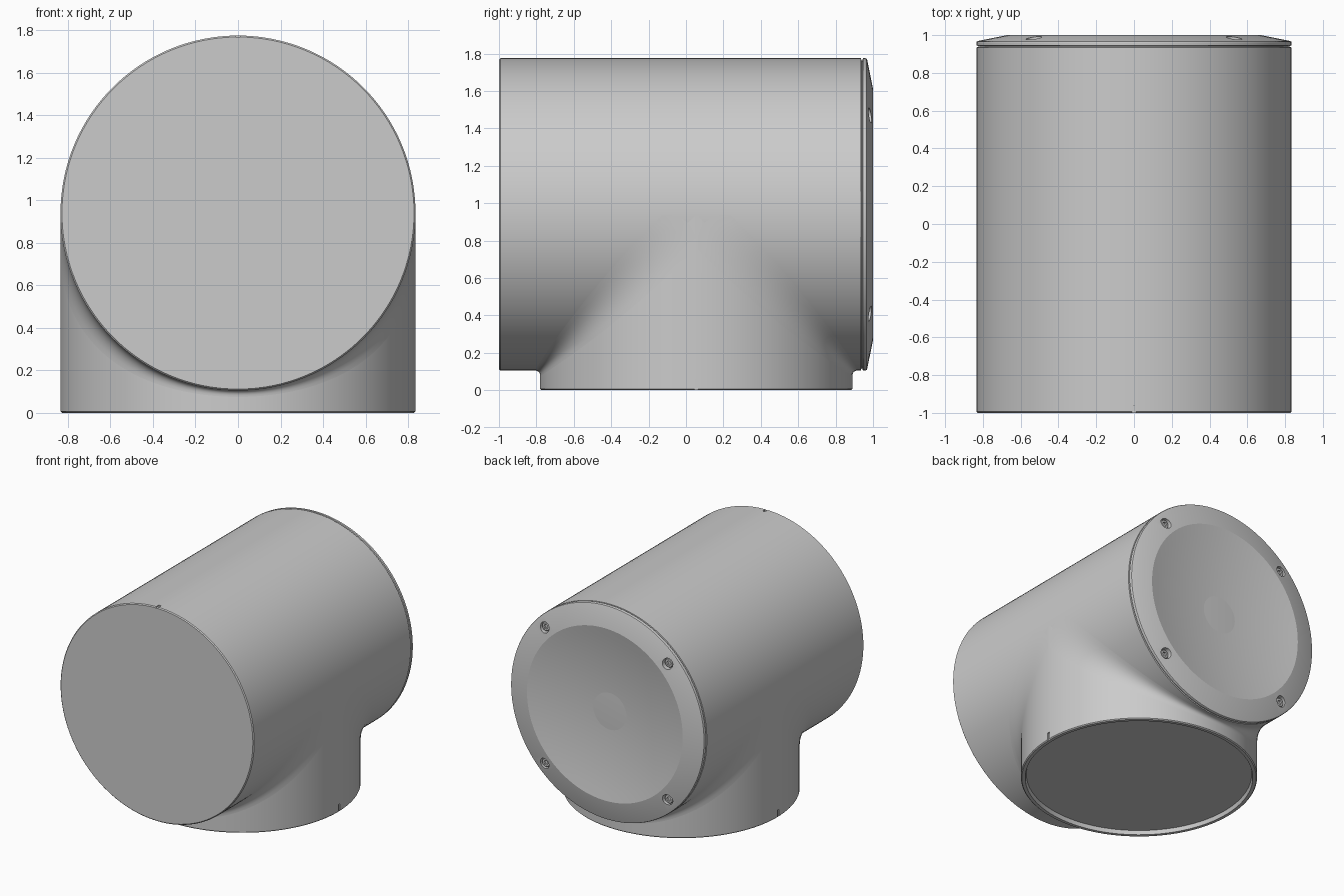
import bpy, bmesh
from math import sin, cos, pi, radians
from mathutils import Matrix, Vector

R = 0.835          # radius shared by both barrels
AXIS_Z = 0.94      # height of the horizontal axis
STEM_Y = 0.055     # position of the vertical axis
SEG = 128

if "Cube" in bpy.data.objects:
    bpy.data.objects.remove(bpy.data.objects["Cube"])

grey = bpy.data.materials.new("plain grey")
grey.use_nodes = True
grey.diffuse_color = (0.6, 0.6, 0.6, 1)
grey.node_tree.nodes["Principled BSDF"].inputs["Base Color"].default_value = grey.diffuse_color


def finish(bm, name, recalc=True):
    if recalc:
        bmesh.ops.recalc_face_normals(bm, faces=bm.faces[:])
    mesh = bpy.data.meshes.new(name)
    bm.to_mesh(mesh)
    bm.free()
    mesh.materials.append(grey)
    ob = bpy.data.objects.new(name, mesh)
    bpy.context.collection.objects.link(ob)
    return ob


def activate(ob):
    bpy.ops.object.select_all(action='DESELECT')
    ob.select_set(True)
    bpy.context.view_layer.objects.active = ob


def smooth(ob, angle=15):
    activate(ob)
    bpy.ops.object.shade_smooth_by_angle(angle=radians(angle))


def lathe(name, profile, matrix, seg=SEG):
    """Revolve (radius, height) points around local z; radius 0 closes an end."""
    bm = bmesh.new()
    rings = []
    for r, h in profile:
        count = seg if r > 0 else 1
        rings.append([bm.verts.new((r * cos(2 * pi * i / seg), r * sin(2 * pi * i / seg), h))
                      for i in range(count)])
    for a, b in zip(rings, rings[1:]):
        for i in range(seg):
            k = (i + 1) % seg
            loop = [a[i % len(a)], a[k % len(a)], b[k % len(b)], b[i % len(b)]]
            bm.faces.new(list(dict.fromkeys(loop)))
    bm.transform(matrix)
    return finish(bm, name)


def cut(target, cutter):
    activate(target)
    mod = target.modifiers.new("cut", 'BOOLEAN')
    mod.operation = 'DIFFERENCE'
    mod.solver = 'EXACT'
    mod.object = cutter
    bpy.ops.object.modifier_apply(modifier=mod.name)
    bpy.data.objects.remove(cutter)


def box(name, centre, size):
    bm = bmesh.new()
    bmesh.ops.create_cube(bm, size=1)
    bm.transform(Matrix.Translation(centre) @ Matrix.Diagonal((*size, 1)))
    return finish(bm, name)


# Local z points to the back (+y) for the horizontal parts
along_y = Matrix.Translation((0, 0, AXIS_Z)) @ Matrix.Rotation(-pi / 2, 4, 'X')
along_z = Matrix.Translation((0, STEM_Y, 0))

# Horizontal barrel with a tiny front chamfer and a small index notch
barrel = lathe("main_barrel", [(0, -1), (R - .007, -1), (R, -.993), (R, .935),
                               (R - .012, .938), (0, .938)], along_y)
cut(barrel, box("notch_cutter", (0, -1, AXIS_Z + R), (.02, .08, .016)))

# Vertical stem with a shallow recess underneath
stem = lathe("stem", [(0, .03), (.796, .03), (.804, 0), (R - .007, 0), (R, .007),
                      (R, AXIS_Z), (0, AXIS_Z)], along_z)
for side in (-1, 1):
    cut(stem, box("notch_cutter", (side * R, STEM_Y, 0), (.016, .02, .12)))

# Blends along the crease where the two barrels meet
for side, name in ((-1, "front_blend"), (1, "back_blend")):
    bm = bmesh.new()
    rows = []
    for i in range(SEG // 2 + 1):
        t = pi * i / (SEG // 2)
        p = Vector((R * cos(t), STEM_Y + side * R * sin(t), AXIS_Z - R * sin(t)))
        w = .03 + .15 * cos(t) ** 2
        rows.append([bm.verts.new(p + Vector((0, side * w * (1 - u) ** 2, -w * u ** 2)))
                     for u in (j / 8 for j in range(9))])
    for a, b in zip(rows, rows[1:]):
        for j in range(8):
            quad = [a[j], a[j + 1], b[j + 1], b[j]]
            bm.faces.new(quad if side > 0 else quad[::-1])
    smooth(finish(bm, name, recalc=False), 60)

# Back bezel with a sloped face around a shallow concave dish
bowl = [(.672 * (1 - k / 10), 1 - .065 * (1 - (1 - k / 10) ** 2)) for k in range(11)]
bezel = lathe("back_bezel", [(0, .93), (R - .012, .93), (R - .012, .942), (R, .946), (R, .96),
                             (R - .003, .966), (R - .01, .969)] + bowl, along_y)

# Four countersunk screws with hexagonal sockets
for sx in (-1, 1):
    for sz in (-1, 1):
        place = Matrix.Translation((sx * .53, 0, sz * .53)) @ along_y
        cut(bezel, lathe("hole_cutter", [(0, .95), (.041, .95), (.041, 1.05), (0, 1.05)], place, 32))
        screw = lathe("screw_" + ("left" if sx > 0 else "right") + ("_top" if sz > 0 else "_bottom"),
                      [(0, .945), (.034, .945), (.034, .966), (.03, .97), (0, .97)], place, 32)
        cut(screw, lathe("socket_cutter", [(0, .955), (.018, .955), (.018, 1), (0, 1)], place, 6))
        smooth(screw)

for part in (barrel, stem, bezel):
    smooth(part)
